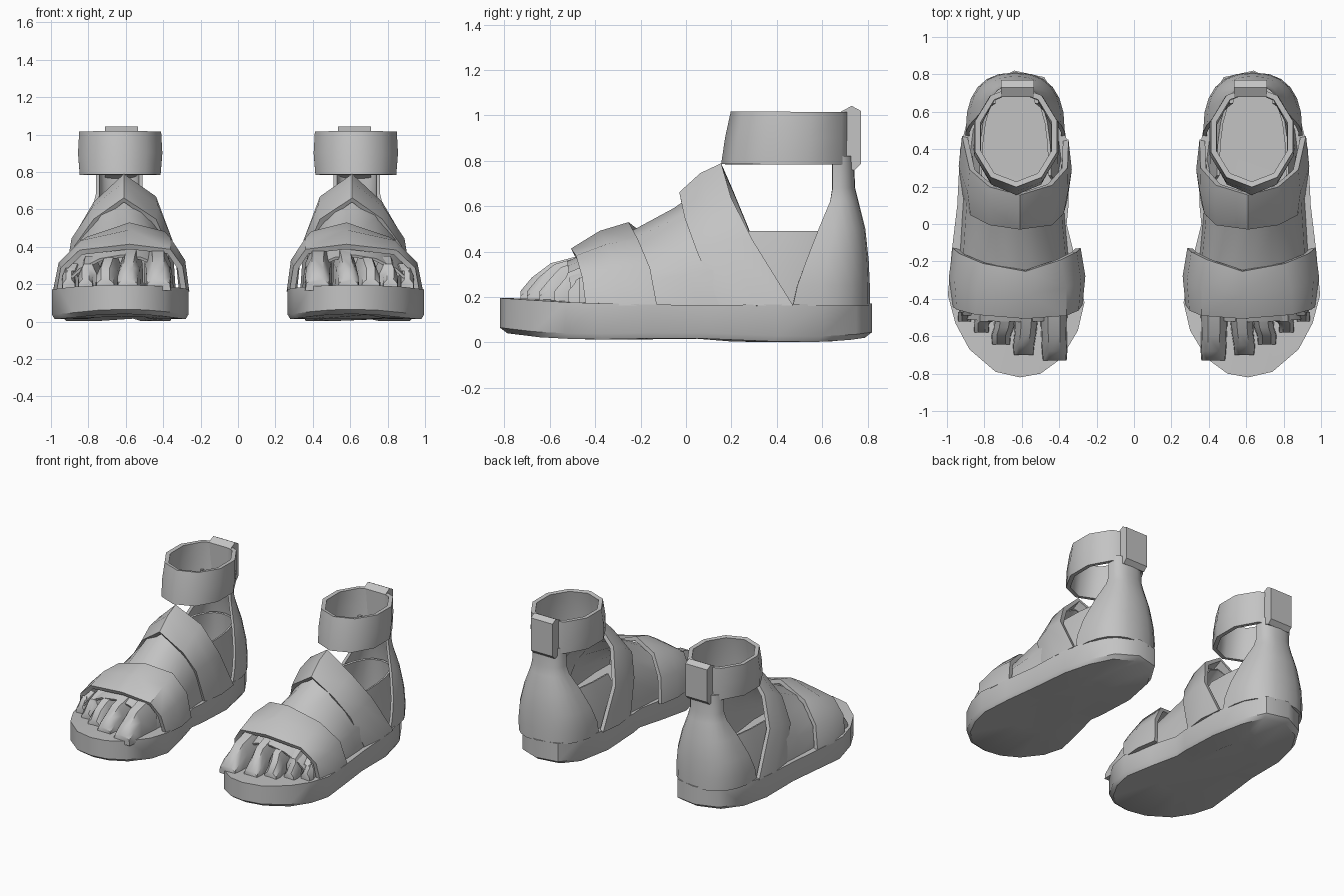
import bpy, bmesh, math

if "Cube" in bpy.data.objects:
    bpy.data.objects.remove(bpy.data.objects["Cube"], do_unlink=True)

grey = bpy.data.materials.new("plain grey")
grey.use_nodes = True
grey.diffuse_color = (0.55, 0.55, 0.55, 1)
grey.node_tree.nodes["Principled BSDF"].inputs["Base Color"].default_value = (0.55, 0.55, 0.55, 1)


def loft(name, rows, closed=False, caps=False, thick=0.0, angle=40):
    """Skin rows of points, thicken them and mirror the part onto the other foot."""
    bm = bmesh.new()
    vs = [[bm.verts.new(p) for p in row] for row in rows]
    n = len(rows[0])
    for a, b in zip(vs, vs[1:]):
        for i in range(n if closed else n - 1):
            j = (i + 1) % n
            bm.faces.new((a[i], a[j], b[j], b[i]))
    if caps:
        bm.faces.new(vs[0])
        bm.faces.new(vs[-1])
    bmesh.ops.recalc_face_normals(bm, faces=bm.faces)
    mesh = bpy.data.meshes.new(name)
    bm.to_mesh(mesh)
    bm.free()
    mesh.materials.append(grey)
    ob = bpy.data.objects.new(name, mesh)
    bpy.context.collection.objects.link(ob)
    if thick:
        sol = ob.modifiers.new("thickness", 'SOLIDIFY')
        sol.thickness, sol.offset = thick, 0
    ob.modifiers.new("pair", 'MIRROR').use_mirror_merge = False
    bpy.ops.object.select_all(action='DESELECT')
    ob.select_set(True)
    bpy.context.view_layer.objects.active = ob
    bpy.ops.object.convert(target='MESH')
    bpy.ops.object.shade_smooth_by_angle(angle=math.radians(angle))
    return ob


def interp(table, y):
    """Piecewise linear lookup."""
    for (a, u), (b, v) in zip(table, table[1:]):
        if y <= b:
            return u + (v - u) * max(0, y - a) / (b - a)
    return table[-1][1]


# Sole: one outline with a gently waved bottom and a raised toe
outline = [(.64, .82), (.48, .785), (.40, .65), (.35, .4), (.35, .1), (.36, 0), (.31, -.2),
           (.265, -.42), (.30, -.57), (.39, -.72), (.50, -.80), (.61, -.82), (.74, -.79),
           (.88, -.67), (.955, -.53), (.995, -.38), (.975, -.15), (.945, .1), (.93, .4),
           (.88, .6), (.79, .75)]
bottom = [(-.82, .04), (-.65, .02), (-.45, .012), (0, .02), (.5, 0), (.7, .004), (.82, .02)]
top = [(-.82, .195), (-.5, .175), (0, .163), (.82, .172)]


def sole_ring(scale, table, lift):
    return [(.64 + (x - .64) * scale, y * scale, interp(table, y) + lift) for x, y in outline]


loft("sole", [sole_ring(.5, bottom, 0), sole_ring(.96, bottom, 0), sole_ring(1, bottom, .025),
              sole_ring(1, top, 0), sole_ring(.5, top, -.004)], closed=True, caps=True)

# Foot: arched sections, open at the ankle
arch = [(0, 0), (.02, .4), (.1, .72), (.27, .93), (.45, 1), (.66, .9), (.86, .62), (.97, .33), (1, 0)]
sections = [(-.52, .37, .92, .35, .02), (-.3, .35, .93, .45, .03), (-.05, .38, .91, .585, .1),
            (.13, .39, .89, .71, .22)]       # y, inner x, outer x, top z, backward slant
loft("foot", [[(a + (b - a) * u, y + s * (1 - v), .16 + (h - .16) * v) for u, v in arch]
              for y, a, b, h, s in sections], thick=.015, angle=50)

# Toes: base x, tip x, base width, tip width, tip y, height
toes = [(.43, .425, .15, .13, -.73, .375), (.57, .59, .13, .11, -.70, .37), (.68, .71, .12, .10, -.645, .355),
        (.79, .815, .12, .08, -.58, .33), (.88, .905, .10, .07, -.52, .29)]
toe_arch = [(-.5, 0), (-.46, .65), (-.22, 1), (.22, 1), (.46, .65), (.5, 0)]
for k, (xb, xt, wb, wt, yt, h) in enumerate(toes):
    rings = [(xb, wb, -.42, h + .02), ((xb + xt) / 2, (wb + wt) / 2, (yt - .46) / 2, h * .93),
             (xt, wt * 1.06, yt + .05, .285), (xt, wt, yt, .225)]
    loft(f"toe_{k + 1}", [[(x + w * u, y, .165 + (z - .165) * v) for u, v in toe_arch]
                          for x, w, y, z in rings], closed=True, caps=True)


# Straps over the foot, bulged along the middle
def strap(name, front, back, bulge):
    mid = []
    for f, b in zip(front, back):
        x, y, z = [(p + q) / 2 for p, q in zip(f, b)]
        dx, dz = x - .63, z - .17
        d = math.hypot(dx, dz)
        mid.append((x + bulge * dx / d, y, z + bulge * dz / d))
    loft(name, [front, mid, back], thick=.03, angle=45)


strap("toe_strap",
      [(.29, -.43, .16), (.31, -.46, .29), (.37, -.485, .375), (.58, -.50, .40), (.84, -.48, .37),
       (.935, -.455, .28), (.955, -.44, .16)],
      [(.30, -.13, .16), (.32, -.15, .34), (.40, -.19, .47), (.58, -.25, .515), (.80, -.21, .44),
       (.92, -.16, .32), (.955, -.13, .16)], .02)
strap("instep_strap",
      [(.37, .13, .16), (.39, .06, .40), (.45, .0, .54), (.61, -.02, .65), (.76, .0, .54),
       (.86, .05, .40), (.90, .15, .16)],
      [(.365, .45, .16), (.37, .30, .44), (.45, .21, .66), (.61, .16, .775), (.76, .20, .63),
       (.865, .29, .45), (.905, .47, .16)], .02)


# Heel parts: horseshoe sections open to the front
def horseshoe(z, w, yf, yb, cx=.635, n=12):
    pts = []
    for i in range(n + 1):
        a = math.pi * (i / n - .5)
        s, c = math.sin(a), max(0, math.cos(a))
        pts.append((cx + w * math.copysign(abs(s) ** .8, s), yf + (yb - yf) * c ** .8, z))
    return pts


loft("heel_lining", [horseshoe(.16, .245, .13, .77), horseshoe(.33, .225, .2, .765),
                     horseshoe(.49, .185, .26, .75)], thick=.015)
loft("heel_counter", [horseshoe(.16, .255, .47, .80), horseshoe(.25, .255, .49, .80),
                      horseshoe(.36, .235, .53, .795), horseshoe(.5, .185, .585, .78),
                      horseshoe(.62, .13, .635, .75), horseshoe(.68, .115, .645, .735),
                      horseshoe(.82, .115, .645, .73)], thick=.02, angle=50)


# Ankle band: ten-sided ring leaning back at the front
def band_ring(z, front, rx):
    back = .725
    cy, ry = (front + back) / 2, (back - front) / 2
    return [(.63 + rx * math.sin(a), cy - ry * math.cos(a), z)
            for a in (math.tau * i / 10 for i in range(10))]


loft("ankle_band", [band_ring(.785, .17, .212), band_ring(.9, .187, .222), band_ring(1.015, .212, .215)],
     closed=True, thick=.03, angle=50)

# Loop at the back that holds the ankle band
loop = [(.685, .78), (.68, 1.015), (.73, 1.042), (.77, 1.02), (.77, .785), (.74, .757)]
loft("band_loop", [[(x, y, z) for y, z in loop] for x in (.535, .71)], closed=True, caps=True, angle=30)
